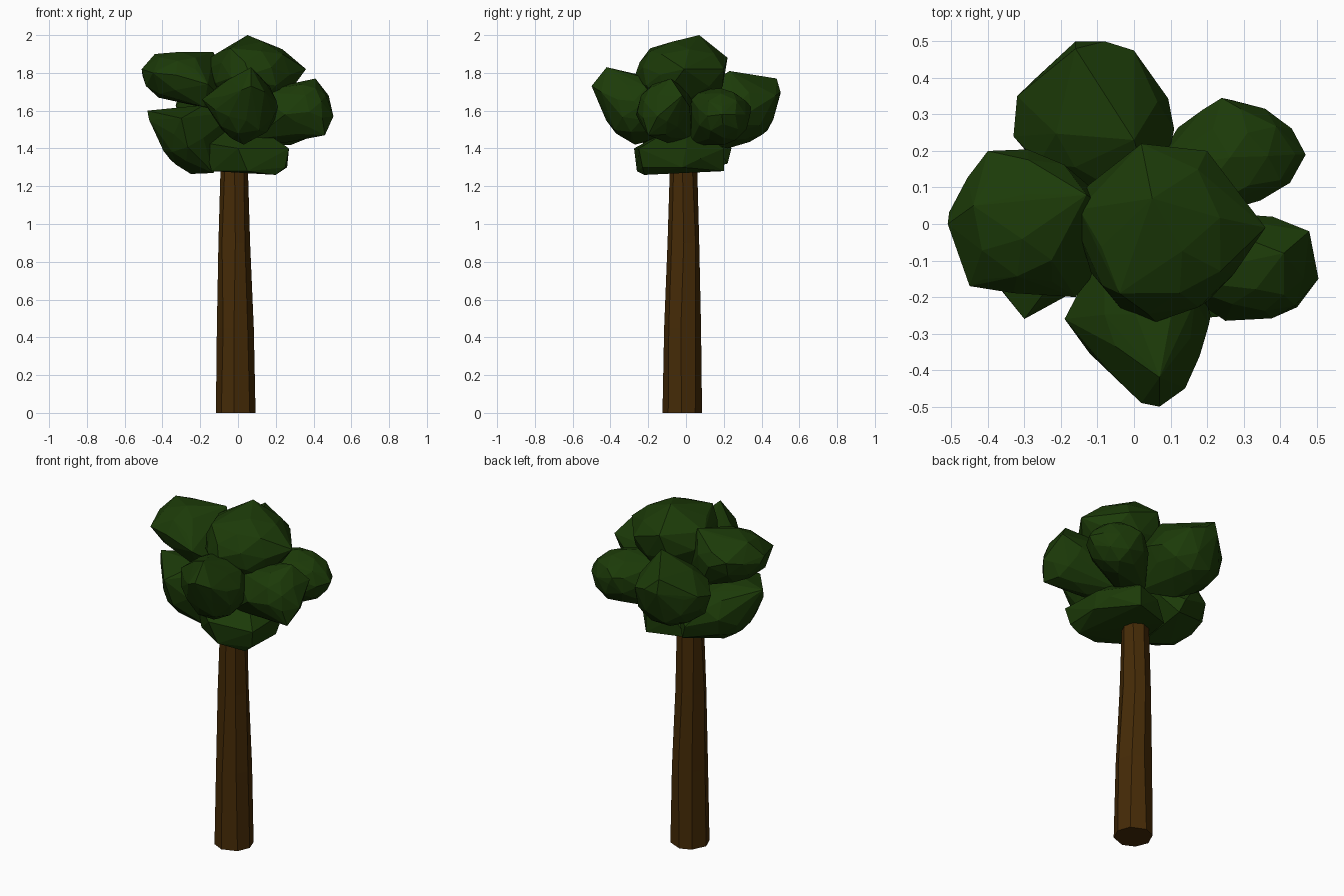
import bpy, bmesh, math, random
from mathutils import Vector, Euler

random.seed(7)


def material(name, color):
    m = bpy.data.materials.new(name)
    m.diffuse_color = (*color, 1)
    return m


LEAF = material("leaf green", (0.0115, 0.043, 0.0025))
BARK = material("bark brown", (0.06, 0.0235, 0.002))


def finish(bm, name, mat):
    bmesh.ops.recalc_face_normals(bm, faces=bm.faces)
    me = bpy.data.meshes.new(name)
    bm.to_mesh(me)
    bm.free()
    me.materials.append(mat)
    bpy.context.collection.objects.link(bpy.data.objects.new(name, me))


def clump(name, center, radii, corners):
    """Chiselled leaf clump: hull of a rough ellipsoid and its protruding corners."""
    bm = bmesh.new()
    bmesh.ops.create_icosphere(bm, subdivisions=2, radius=1)
    turn = Euler([random.uniform(0, math.pi) for _ in range(3)]).to_matrix()
    points = []
    for v in bm.verts:
        d = turn @ v.co * random.uniform(0.95, 1.02)
        points.append(Vector(center) + Vector([a * r for a, r in zip(d, radii)]))
    bm.clear()
    for p in points + corners:
        bm.verts.new(p)
    bmesh.ops.convex_hull(bm, input=bm.verts[:])
    loose = [v for v in bm.verts if not v.link_faces]
    bmesh.ops.delete(bm, geom=loose, context='VERTS')
    finish(bm, name, LEAF)


# Trunk: tapered, slightly irregular eight-sided column
bm = bmesh.new()
SIDES = 8
rings = []
for z, cx, cy, r in [(0, -0.012, -0.02, 0.105), (0.45, -0.014, -0.018, 0.098),
                     (0.9, -0.02, -0.014, 0.084), (1.28, -0.02, -0.013, 0.073),
                     (1.5, -0.02, -0.013, 0.065)]:
    ring = []
    for i in range(SIDES):
        a = math.tau * i / SIDES + random.uniform(-0.1, 0.1)
        ring.append(bm.verts.new((cx + r * math.cos(a), cy + r * math.sin(a), z)))
    rings.append(ring)
for lo, hi in zip(rings, rings[1:]):
    for i in range(SIDES):
        j = (i + 1) % SIDES
        bm.faces.new((lo[i], lo[j], hi[j], hi[i]))
bm.faces.new(rings[0])
bm.faces.new(rings[-1])
finish(bm, "trunk", BARK)

# Crown: eight overlapping leaf clumps, each tapering in towards the middle
clump("top_clump", (0.08, -0.02, 1.79), (0.235, 0.243, 0.185),
      [(0.36, -0.01, 1.82), (0.05, 0.07, 2.0), (-0.04, -0.19, 1.93), (0.02, 0.22, 1.88),
       (0.2, 0.2, 1.82), (0.06, -0.268, 1.79), (-0.15, 0.04, 1.88), (0.25, -0.12, 1.67),
       (0.0, -0.1, 1.58), (0.1, 0.12, 1.6)])
clump("upper_left_clump", (-0.31, 0.01, 1.78), (0.195, 0.205, 0.135),
      [(-0.51, 0.0, 1.82), (-0.45, -0.17, 1.80), (-0.16, -0.2, 1.74), (-0.4, 0.2, 1.82),
       (-0.44, 0.05, 1.9), (-0.13, 0.08, 1.91), (-0.18, -0.13, 1.62), (-0.2, 0.15, 1.62),
       (0.0, 0.0, 1.58)])
clump("back_clump", (-0.11, 0.28, 1.60), (0.21, 0.2, 0.18),
      [(-0.16, 0.48, 1.77), (-0.16, 0.5, 1.69), (-0.08, 0.5, 1.7), (0.0, 0.475, 1.68),
       (0.0, 0.23, 1.81), (-0.32, 0.35, 1.66), (-0.33, 0.24, 1.63), (0.11, 0.26, 1.62),
       (0.06, 0.03, 1.68), (0.05, 0.08, 1.44), (-0.1, 0.22, 1.4)])
clump("back_right_clump", (0.27, 0.19, 1.57), (0.18, 0.15, 0.15),
      [(0.47, 0.19, 1.58), (0.24, 0.345, 1.62), (0.12, 0.0, 1.7), (0.05, 0.15, 1.68),
       (0.1, 0.02, 1.42), (0.05, 0.15, 1.42)])
clump("right_clump", (0.345, -0.13, 1.60), (0.15, 0.135, 0.155),
      [(0.505, -0.15, 1.57), (0.41, -0.08, 1.77), (0.48, -0.02, 1.68), (0.25, -0.1, 1.43),
       (0.46, -0.2, 1.47), (0.25, -0.265, 1.58), (0.38, 0.02, 1.62), (0.1, 0.04, 1.68),
       (0.08, -0.15, 1.7), (0.1, 0.03, 1.45), (0.08, -0.15, 1.45)])
clump("front_clump", (0.035, -0.27, 1.62), (0.18, 0.17, 0.18),
      [(0.07, -0.5, 1.73), (0.02, -0.49, 1.71), (0.14, -0.45, 1.7), (0.07, -0.42, 1.83),
       (-0.19, -0.26, 1.66), (0.03, -0.27, 1.42), (0.21, -0.25, 1.62), (-0.08, -0.05, 1.72),
       (-0.05, -0.03, 1.48), (0.12, -0.03, 1.5), (0.12, -0.05, 1.7)])
clump("lower_left_clump", (-0.26, -0.01, 1.46), (0.16, 0.225, 0.165),
      [(-0.48, -0.03, 1.6), (-0.47, -0.05, 1.55), (-0.3, -0.26, 1.56), (-0.13, -0.1, 1.27),
       (-0.25, 0.0, 1.265), (-0.16, 0.24, 1.4), (-0.13, 0.22, 1.32), (-0.18, -0.1, 1.63),
       (0.0, 0.0, 1.6), (0.0, 0.1, 1.5)])
clump("bottom_clump", (0.06, -0.03, 1.36), (0.2, 0.22, 0.095),
      [(0.2, -0.22, 1.26), (0.25, -0.23, 1.30), (0.27, -0.25, 1.40), (0.0, -0.275, 1.40),
       (0.05, -0.26, 1.28), (-0.18, -0.12, 1.43), (-0.14, -0.14, 1.28), (0.26, -0.02, 1.30),
       (0.26, 0.0, 1.4), (0.12, 0.2, 1.28), (0.12, 0.2, 1.4), (-0.1, 0.13, 1.28),
       (0.05, 0.0, 1.55)])
